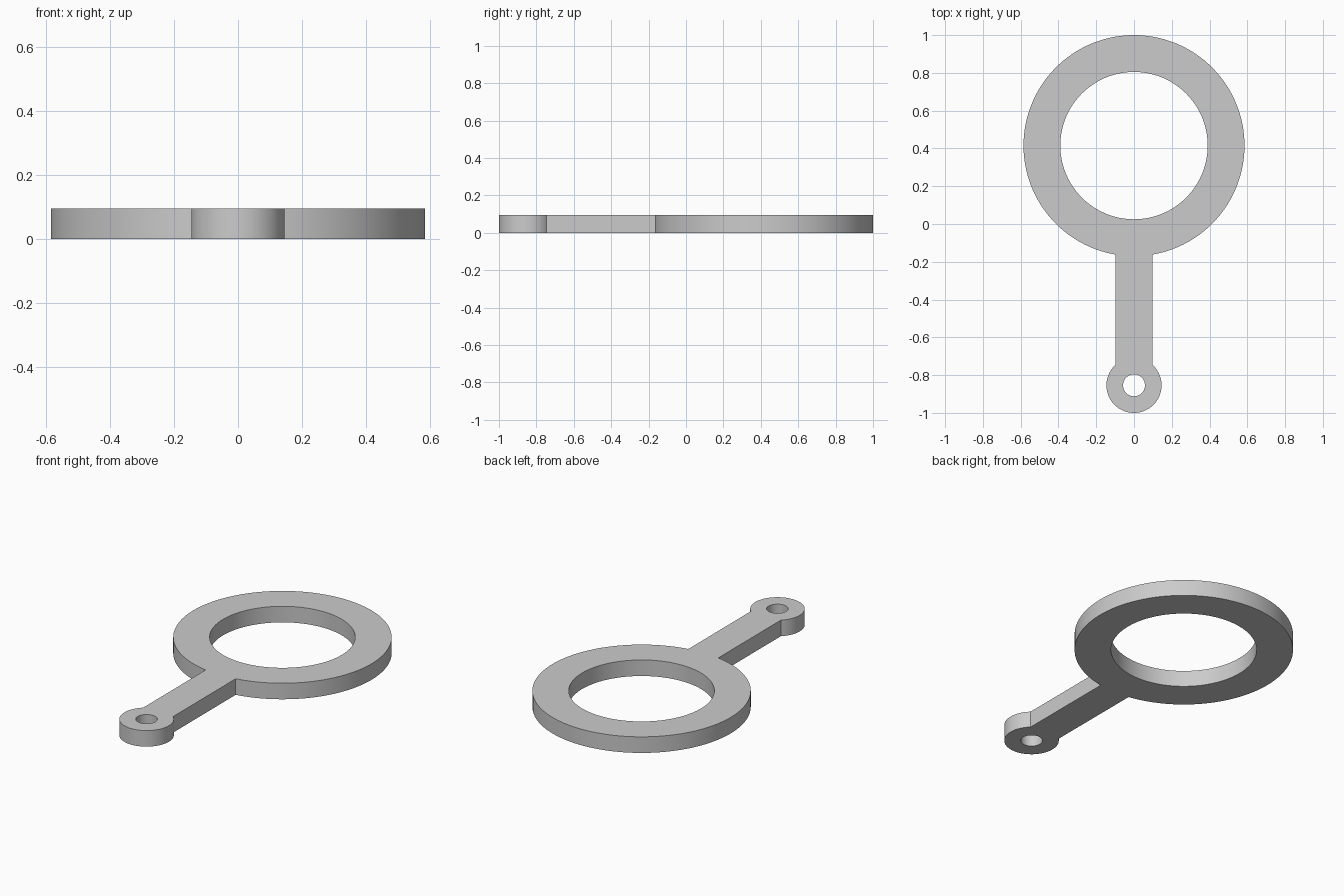
import bpy, bmesh, math

cube = bpy.data.objects.get("Cube")
if cube:
    bpy.data.objects.remove(cube, do_unlink=True)

HEIGHT = 0.095
RING_Y, RING_OUTER, RING_INNER = 0.415, 0.585, 0.39
EYE_Y, EYE_OUTER, EYE_INNER = -0.854, 0.146, 0.058
NECK_HALF = 0.098


def arc(cy, radius, start, end, steps):
    """Points along an arc centred on x = 0, both ends included."""
    angles = [start + (end - start) * i / steps for i in range(steps + 1)]
    return [(radius * math.cos(a), cy + radius * math.sin(a)) for a in angles]


def circle(cy, radius, steps):
    return arc(cy, radius, 0, 2 * math.pi, steps)[:-1]


# Outline: the ring and the eyelet are open arcs joined by the straight neck
ring_gap = math.asin(NECK_HALF / RING_OUTER)
eye_gap = math.asin(NECK_HALF / EYE_OUTER)
quarter = math.pi / 2
outline = arc(RING_Y, RING_OUTER, -quarter + ring_gap, 3 * quarter - ring_gap, 120)
outline += arc(EYE_Y, EYE_OUTER, quarter + eye_gap, 5 * quarter - eye_gap, 64)
loops = [outline, circle(RING_Y, RING_INNER, 112), circle(EYE_Y, EYE_INNER, 48)]

# Fill the outline around its two holes, then extrude it to a plate
bm = bmesh.new()
edges = []
for points in loops:
    verts = [bm.verts.new((x, y, 0)) for x, y in points]
    edges += [bm.edges.new((v, verts[i - 1])) for i, v in enumerate(verts)]
bmesh.ops.triangle_fill(bm, use_beauty=True, edges=edges, normal=(0, 0, 1))
result = bmesh.ops.extrude_face_region(bm, geom=bm.faces[:], use_keep_orig=True)
top = [g for g in result["geom"] if isinstance(g, bmesh.types.BMVert)]
bmesh.ops.translate(bm, verts=top, vec=(0, 0, HEIGHT))
bmesh.ops.recalc_face_normals(bm, faces=bm.faces[:])
mesh = bpy.data.meshes.new("ring_with_eyelet_arm")
bm.to_mesh(mesh)
bm.free()

plate = bpy.data.objects.new("ring_with_eyelet_arm", mesh)
bpy.context.collection.objects.link(plate)

# Plain grey all over
grey = bpy.data.materials.new("plain_grey")
grey.use_nodes = True
colour = (0.6, 0.6, 0.6, 1)
grey.diffuse_color = colour
grey.node_tree.nodes["Principled BSDF"].inputs["Base Color"].default_value = colour
mesh.materials.append(grey)

# Smooth round walls with sharp rims
bpy.ops.object.select_all(action="DESELECT")
plate.select_set(True)
bpy.context.view_layer.objects.active = plate
bpy.ops.object.shade_smooth_by_angle(angle=math.radians(30))
